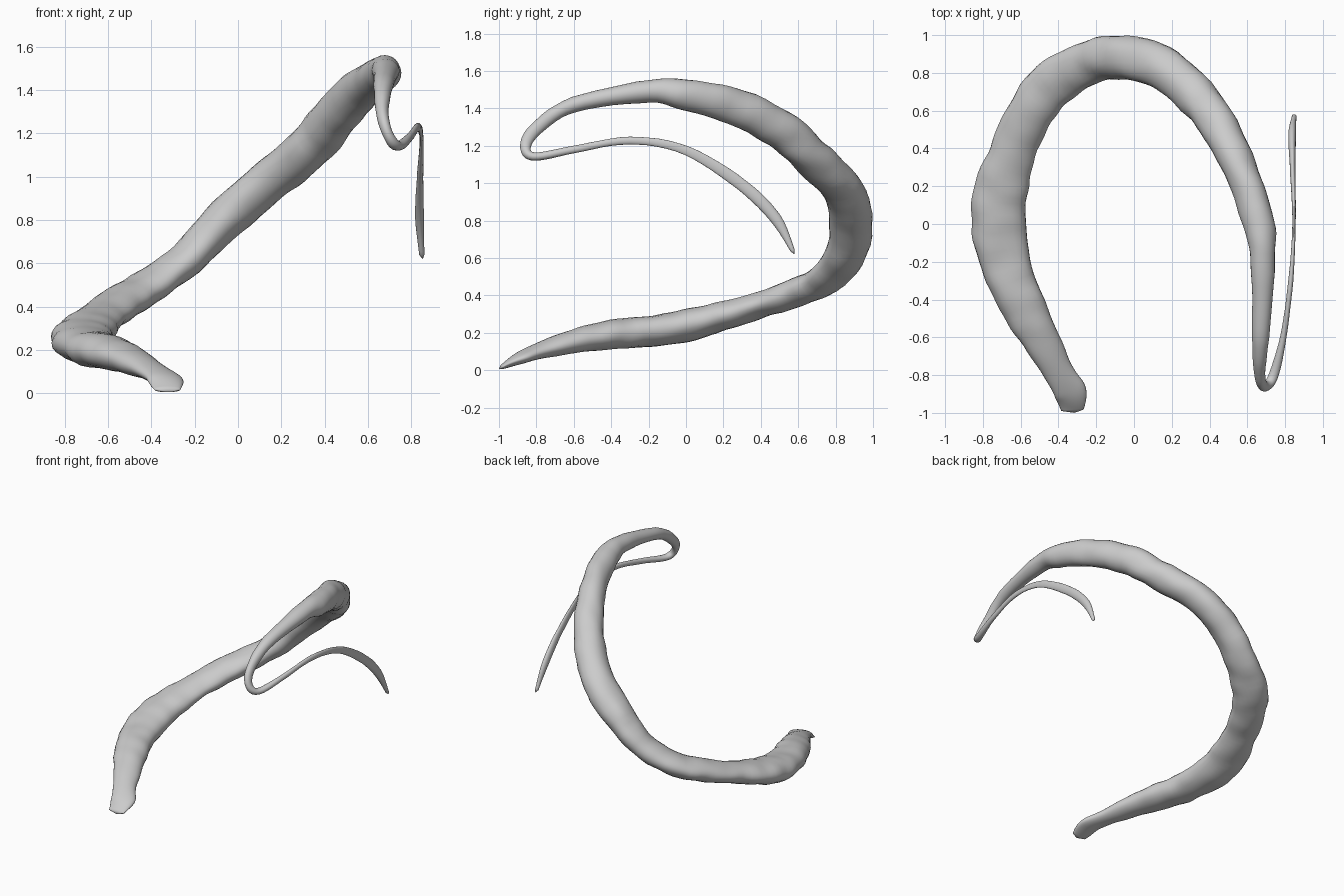
import bpy, bmesh, math
from mathutils import Vector, noise

if "Cube" in bpy.data.objects:
    bpy.data.objects.remove(bpy.data.objects["Cube"])

# Path stations: x, y, z, half width, half height
STATIONS = [
    (-.325, -.985, .017, .06, .012), (-.335, -.9, .06, .085, .03),
    (-.388, -.8, .097, .08, .04), (-.5, -.6, .155, .102, .063),
    (-.605, -.4, .19, .12, .08), (-.68, -.2, .21, .132, .082),
    (-.715, 0, .24, .145, .088), (-.70, .2, .29, .14, .077),
    (-.635, .4, .35, .12, .07), (-.555, .58, .41, .12, .075),
    (-.43, .74, .485, .125, .075), (-.24, .855, .62, .115, .08),
    (-.05, .88, .815, .115, .097), (.14, .83, .975, .115, .097),
    (.33, .675, 1.135, .108, .102), (.46, .5, 1.29, .1, .107),
    (.58, .25, 1.415, .088, .096), (.66, 0, 1.472, .084, .082),
    (.683, -.2, 1.49, .064, .062), (.67, -.6, 1.42, .044, .04),
    (.665, -.79, 1.3, .03, .036), (.69, -.858, 1.2, .025, .03),
    (.735, -.81, 1.142, .026, .022), (.79, -.6, 1.18, .017, .02),
    (.83, -.3, 1.228, .013, .02), (.847, 0, 1.175, .009, .025),
    (.84, .3, .99, .015, .032), (.838, .48, .81, .02, .03),
    (.848, .57, .64, .012, .012),
]
STEPS, SIDES = 6, 24


def catmull(p0, p1, p2, p3, t):
    return [.5 * (2*b + (c-a)*t + (2*a-5*b+4*c-d)*t*t + (3*b-a-3*c+d)*t**3)
            for a, b, c, d in zip(p0, p1, p2, p3)]


# Smooth samples along the path
last = len(STATIONS) - 1
samples = []
for i in range(last):
    ring = [STATIONS[min(max(i + k, 0), last)] for k in (-1, 0, 1, 2)]
    samples += [catmull(*ring, s / STEPS) for s in range(STEPS)]
samples.append(STATIONS[-1])
pts = [Vector(s[:3]) for s in samples]

# Skin of oval rings with slight lumps
bm = bmesh.new()
rings = []
for i, p in enumerate(pts):
    tan = (pts[min(i + 1, len(pts) - 1)] - pts[max(i - 1, 0)]).normalized()
    if i >= 17 * STEPS:
        side = Vector((-1, 0, 0))
        side = (side - tan * side.dot(tan)).normalized()
    else:
        side = tan.cross(Vector((0, 0, 1))).normalized()
    up = side.cross(tan)
    w, h = samples[i][3:]
    ring = []
    for k in range(SIDES):
        a = 2 * math.pi * k / SIDES
        off = side * (w * math.cos(a)) + up * (h * math.sin(a))
        lump = 1 + .1 * noise.noise((p + off) * 9)
        ring.append(bm.verts.new(p + off * lump))
    rings.append(ring)
for r0, r1 in zip(rings, rings[1:]):
    for k in range(SIDES):
        n = (k + 1) % SIDES
        bm.faces.new((r0[k], r0[n], r1[n], r1[k]))

# Pointed end caps
for ring, tip in ((rings[0], (-.315, -1, .006)), (rings[-1], (.853, .58, .62))):
    v = bm.verts.new(tip)
    for k in range(SIDES):
        bm.faces.new((ring[k], ring[(k + 1) % SIDES], v))
bmesh.ops.recalc_face_normals(bm, faces=bm.faces)
for v in bm.verts:
    v.co.z = max(v.co.z, 0)
for f in bm.faces:
    f.smooth = True

mesh = bpy.data.meshes.new("curled_tail")
bm.to_mesh(mesh)
bm.free()
obj = bpy.data.objects.new("curled_tail", mesh)
bpy.context.collection.objects.link(obj)
